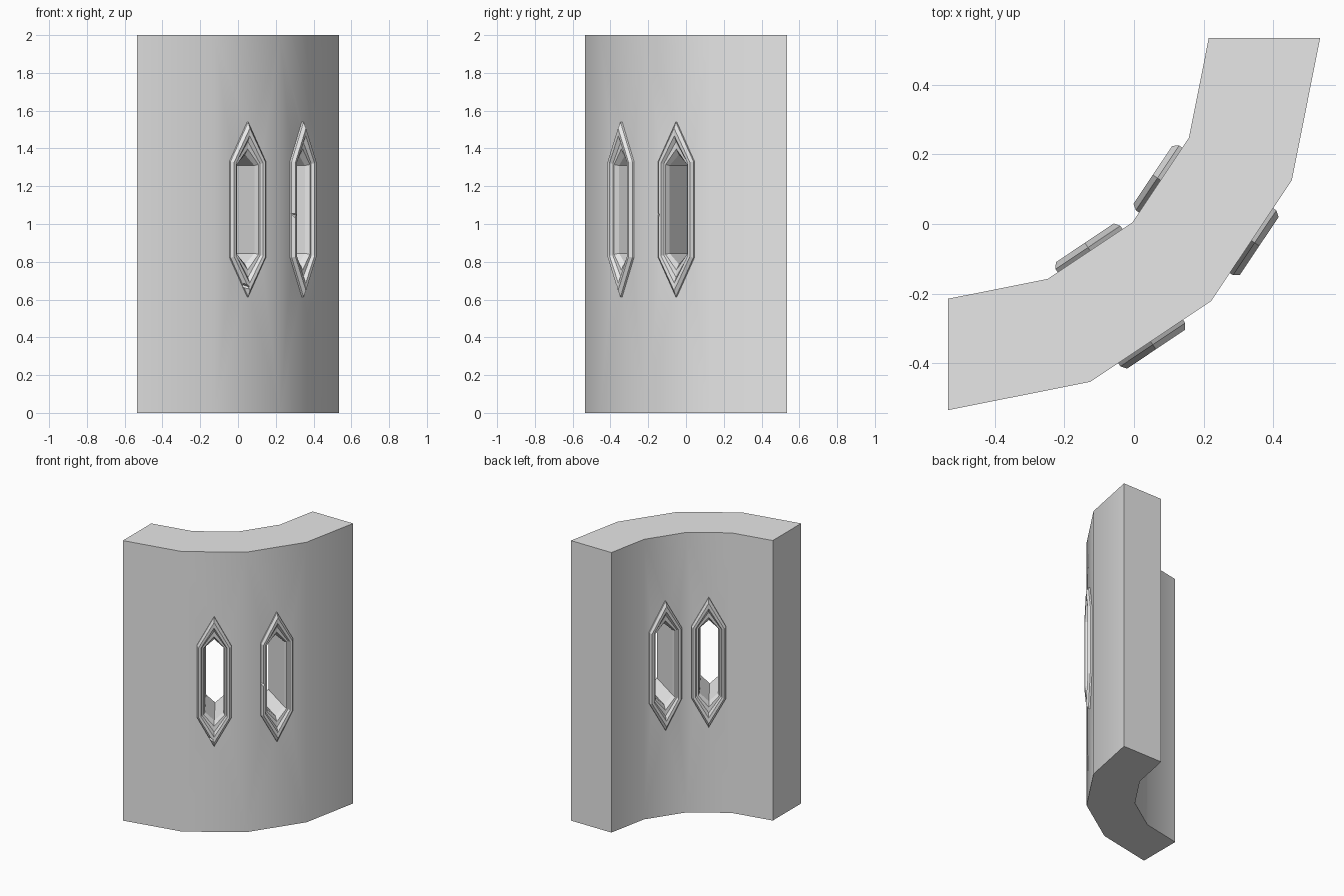
import bpy, bmesh, math, random
from mathutils import Vector, Matrix, Euler

cube = bpy.data.objects.get("Cube")
if cube:
    bpy.data.objects.remove(cube, do_unlink=True)

random.seed(4)
stone = bpy.data.materials.new("grey_stone")
stone.use_nodes = True
stone.diffuse_color = (0.8, 0.8, 0.8, 1)
stone.node_tree.nodes["Principled BSDF"].inputs["Base Color"].default_value = stone.diffuse_color

OUTER, INNER, HEIGHT = 1.07, 0.75, 2.0      # wall radii and height
AXIS = Vector((-0.535, 0.535, 0))           # centre of the wall's curve
STEP = math.radians(22.5)
MID = (OUTER + INNER) / 2 * math.cos(STEP / 2)
HALF = (OUTER - INNER) / 2 * math.cos(STEP / 2)
SILL = 1.077                                # height of the window centres


def finish(name, bm):
    bmesh.ops.recalc_face_normals(bm, faces=bm.faces)
    mesh = bpy.data.meshes.new(name)
    bm.to_mesh(mesh)
    bm.free()
    mesh.materials.append(stone)
    obj = bpy.data.objects.new(name, mesh)
    bpy.context.collection.objects.link(obj)
    return obj


def activate(obj):
    bpy.ops.object.select_all(action='DESELECT')
    obj.select_set(True)
    bpy.context.view_layer.objects.active = obj


def cut(obj, cutter):
    mod = obj.modifiers.new("cut", 'BOOLEAN')
    mod.operation = 'DIFFERENCE'
    mod.solver = 'EXACT'
    mod.object = cutter
    activate(obj)
    bpy.ops.object.modifier_apply(modifier=mod.name)
    bpy.data.objects.remove(cutter, do_unlink=True)


def window_matrix(angle):
    """Local x runs along the wall, y points outwards, z is up."""
    out = Vector((math.cos(angle), math.sin(angle), 0))
    along = Vector((-out.y, out.x, 0))
    m = Matrix((along, out, Vector((0, 0, 1)))).transposed().to_4x4()
    m.translation = AXIS + out * MID + Vector((0, 0, SILL))
    return m


def hex_ring(bm, width, tip, shoulder, depth):
    pts = [(width, -shoulder), (width, shoulder), (0, tip),
           (-width, shoulder), (-width, -shoulder), (0, -tip)]
    return [bm.verts.new((x, depth, z)) for x, z in pts]


def bridge(bm, a, b):
    for i in range(len(a)):
        j = (i + 1) % len(a)
        bm.faces.new((a[i], a[j], b[j], b[i]))


# Curved wall: a faceted quarter ring raised to full height
bm = bmesh.new()
profile = []
for radius, order in ((OUTER, range(5)), (INNER, reversed(range(5)))):
    for i in order:
        a = -math.pi / 2 + i * STEP
        p = AXIS + radius * Vector((math.cos(a), math.sin(a), 0))
        profile.append(bm.verts.new(p))
base = bm.faces.new(profile)
top = bmesh.ops.extrude_face_region(bm, geom=[base])
bmesh.ops.translate(bm, vec=(0, 0, HEIGHT),
                    verts=[v for v in top["geom"] if isinstance(v, bmesh.types.BMVert)])
wall = finish("curved_wall", bm)

# Moulding steps: half width, tip height, shoulder height, distance from wall face
MOULDING = [(0.112, 0.463, 0.255, -0.02), (0.112, 0.463, 0.255, 0.011),
            (0.1, 0.43, 0.25, 0.027), (0.085, 0.39, 0.245, 0.025),
            (0.078, 0.36, 0.242, 0.008), (0.068, 0.32, 0.238, 0.006),
            (0.06, 0.29, 0.232, -0.02)]
# Places along the frame edge where the stone is chipped
CHIPS = [(0.112, -0.04), (-0.112, -0.03), (0.09, 0.31), (-0.03, -0.41), (-0.112, 0.18)]

for side, angle in (("right", -2.5 * STEP), ("left", -1.5 * STEP)):
    place = window_matrix(angle)

    # Opening through the wall
    bm = bmesh.new()
    rings = [hex_ring(bm, 0.09, 0.39, 0.245, d) for d in (-0.3, 0.3)]
    bridge(bm, *rings)
    for ring in rings:
        bm.faces.new(ring)
    bm.transform(place)
    cut(wall, finish("opening_cutter", bm))

    # Stone surround, moulded on both faces and lining the opening
    bm = bmesh.new()
    rings = [hex_ring(bm, w, t, s, HALF + d) for w, t, s, d in MOULDING]
    rings += [hex_ring(bm, w, t, s, -HALF - d) for w, t, s, d in reversed(MOULDING)]
    for a, b in zip(rings, rings[1:] + rings[:1]):
        bridge(bm, a, b)
    bm.transform(place)
    frame = finish(side + "_window_frame", bm)

    # Chipped edges
    bm = bmesh.new()
    for face in (1, -1):
        for x, z in CHIPS:
            spin = Euler([random.uniform(0, math.pi) for _ in range(3)]).to_matrix().to_4x4()
            spot = Matrix.Translation((x * face, face * (HALF + 0.028), z))
            bmesh.ops.create_cube(bm, size=random.uniform(0.025, 0.034), matrix=spot @ spin)
    bm.transform(place)
    cut(frame, finish("chip_cutter", bm))

# Smooth the curve of the wall, keeping its corners crisp
activate(wall)
bpy.ops.object.shade_smooth_by_angle(angle=math.radians(30))
